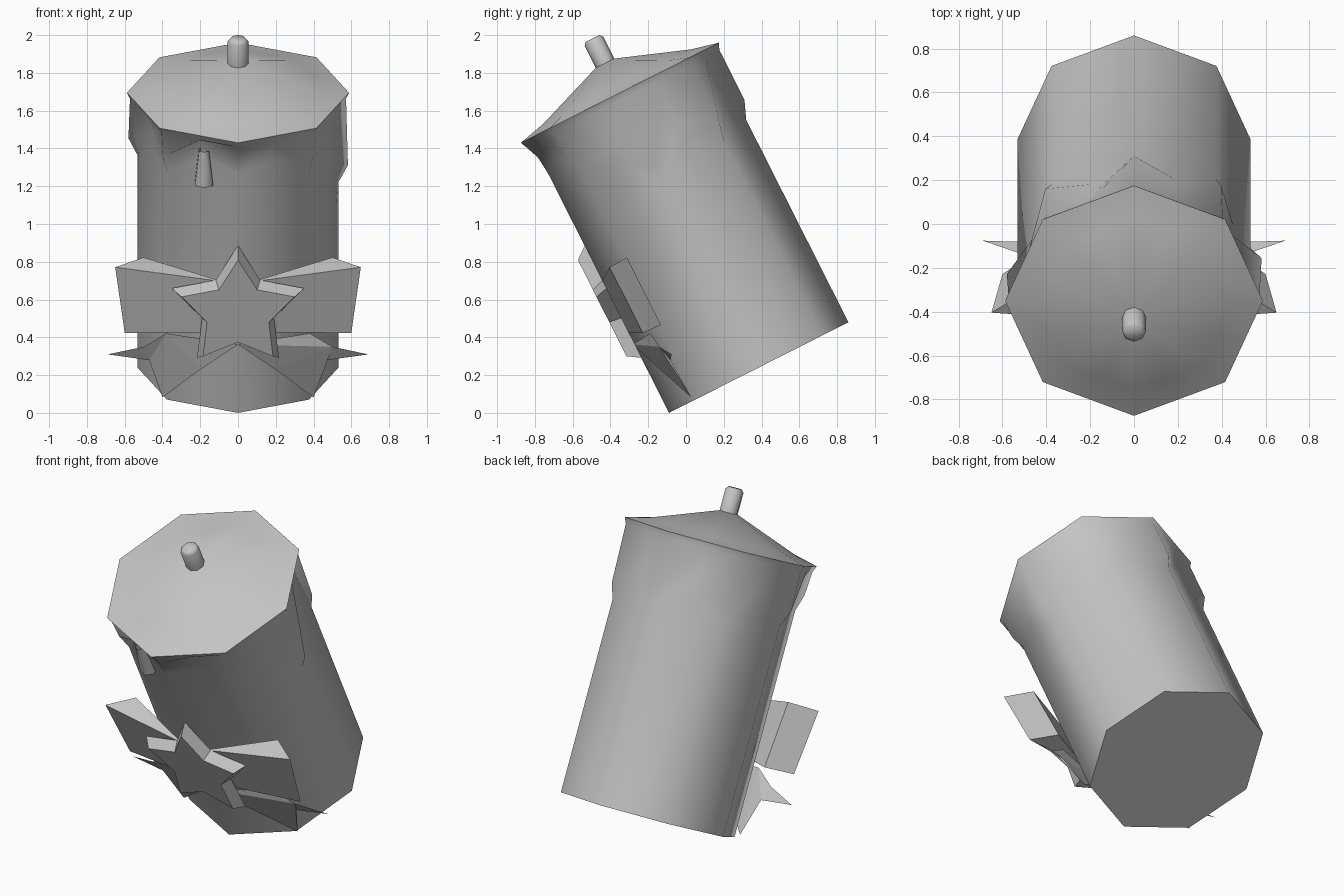
import bpy, bmesh, math
from mathutils import Matrix, Vector

cube = bpy.data.objects.get("Cube")
if cube:
    bpy.data.objects.remove(cube)

grey = bpy.data.materials.new("plain_grey")
grey.use_nodes = True
colour = (0.55, 0.55, 0.55, 1)
grey.diffuse_color = colour
grey.node_tree.nodes["Principled BSDF"].inputs["Base Color"].default_value = colour

# The whole can leans toward the front
LEAN = Matrix.Translation((0, 0.385, 0.24)) @ Matrix.Rotation(math.radians(26.8), 4, 'X')
R = 0.532
SIDES = 16


def finish(name, bm, smooth=None):
    bmesh.ops.recalc_face_normals(bm, faces=bm.faces[:])
    mesh = bpy.data.meshes.new(name)
    bm.to_mesh(mesh)
    bm.free()
    mesh.materials.append(grey)
    mesh.transform(LEAN)
    obj = bpy.data.objects.new(name, mesh)
    bpy.context.collection.objects.link(obj)
    if smooth:
        bpy.ops.object.select_all(action='DESELECT')
        obj.select_set(True)
        bpy.context.view_layer.objects.active = obj
        bpy.ops.object.shade_smooth_by_angle(angle=math.radians(smooth))
    return obj


def ring(bm, radii, heights):
    """Octagonal ring with a point at each corner and each side's middle."""
    verts = []
    for k in range(SIDES):
        a = math.tau * k / SIDES - math.pi / 2
        r = radii[k] * (math.cos(math.pi / 8) if k % 2 else 1)
        verts.append(bm.verts.new((r * math.cos(a), r * math.sin(a), heights[k])))
    return verts


def bridge(bm, a, b):
    n = len(a)
    for i in range(n):
        bm.faces.new((a[i], a[(i + 1) % n], b[(i + 1) % n], b[i]))


# Can with a cloth cover gathered around its top
hem = [1.42, 1.45, 1.35, 1.3, 1.1, 1.25, 1.15, 1.3,
       1.2, 1.35, 1.2, 1.35, 1.26, 1.4, 1.35, 1.48]
puff = [0.01, 0, 0.03, 0.01, 0.05, 0, 0.03, 0,
        0.04, 0, 0.04, 0, 0.048, 0, 0.03, 0]
bm = bmesh.new()
rows = [ring(bm, [R] * SIDES, [0] * SIDES),
        ring(bm, [R] * SIDES, hem),
        ring(bm, [R + p for p in puff], [h + 0.1 for h in hem])]
for r, z in ((0.572, 1.595), (0.588, 1.63), (0.44, 1.665)):
    rows.append(ring(bm, [r] * SIDES, [z] * SIDES))
for low, high in zip(rows, rows[1:]):
    bridge(bm, low, high)
bm.faces.new(rows[0])
apex = bm.verts.new((0, 0, 1.825))
for i in range(SIDES):
    bm.faces.new((rows[-1][i], rows[-1][(i + 1) % SIDES], apex))
finish("covered_can", bm, 60)

# Small hollow fold under the front of the rim
bm = bmesh.new()
bmesh.ops.create_cone(bm, cap_ends=False, segments=6, radius1=0.055, radius2=0.03,
                      depth=0.2, matrix=Matrix.Translation((-0.18, -0.47, 1.43)))
finish("cover_fold", bm, 70)

# Wick with a slightly rounded top
bm = bmesh.new()
wick_rows = []
for r, z in ((0.055, 1.77), (0.055, 1.935), (0.04, 1.952)):
    wick_rows.append([bm.verts.new((r * math.cos(math.tau * i / 8),
                                    r * math.sin(math.tau * i / 8), z)) for i in range(8)])
for low, high in zip(wick_rows, wick_rows[1:]):
    bridge(bm, low, high)
bm.faces.new(wick_rows[0])
bm.faces.new(wick_rows[-1])
finish("wick", bm, 60)

# Star with bevelled edges
bm = bmesh.new()
star_rows = []
for outer, inner, y in ((0.369, 0.2, -0.53), (0.315, 0.172, -0.598)):
    pts = []
    for i in range(10):
        a = math.tau * i / 10
        r = inner if i % 2 else outer
        pts.append(bm.verts.new((r * math.sin(a), y, 0.624 + r * math.cos(a))))
    star_rows.append(pts)
bridge(bm, *star_rows)
for pts in star_rows:
    bm.faces.new(pts)
finish("star", bm)

# Bow loops and swallow-tailed ribbon ends, mirrored left and right
loop_top = ((0.08, -0.535, 0.78), (0.65, -0.465, 0.83), (0.5, -0.36, 0.835))
loop_bottom = ((0.08, -0.535, 0.48), (0.6, -0.465, 0.44), (0.46, -0.36, 0.435))
tail = ((0.0, -0.54, 0.41), (0.38, -0.43, 0.42), (0.5, -0.42, 0.335),
        (0.69, -0.38, 0.27), (0.47, -0.4, 0.246), (0.4, -0.39, 0.02),
        (0.2, -0.47, 0.225))
for side, word in ((1, "left"), (-1, "right")):
    def place(bm, points):
        return [bm.verts.new((side * x, y, z)) for x, y, z in points]

    bm = bmesh.new()
    top, bottom = place(bm, loop_top), place(bm, loop_bottom)
    bridge(bm, bottom, top)
    bm.faces.new(top)
    bm.faces.new(bottom)
    finish(word + "_bow_loop", bm)

    bm = bmesh.new()
    face = bm.faces.new(place(bm, tail))
    bmesh.ops.triangulate(bm, faces=[face])
    finish(word + "_ribbon_tail", bm)
